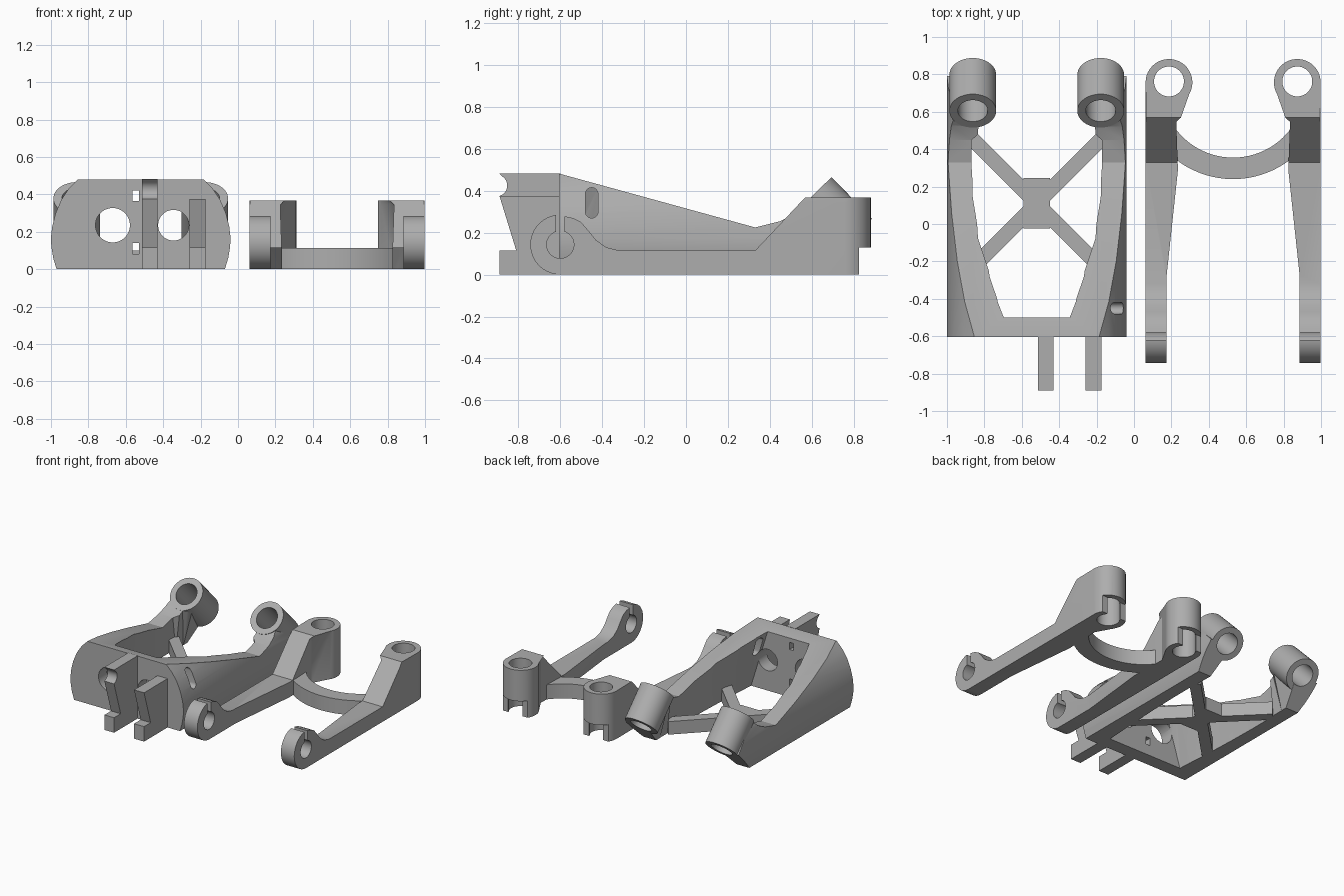
import bpy, bmesh
from math import sin, cos, radians, pi
from mathutils import Vector, Matrix

cube = bpy.data.objects.get("Cube")
if cube:
    bpy.data.objects.remove(cube)

grey = bpy.data.materials.new("plain grey")
grey.use_nodes = True
grey.diffuse_color = (0.42, 0.42, 0.42, 1)
grey.node_tree.nodes["Principled BSDF"].inputs["Base Color"].default_value = grey.diffuse_color


def finish(name, bm):
    bmesh.ops.recalc_face_normals(bm, faces=bm.faces)
    mesh = bpy.data.meshes.new(name)
    bm.to_mesh(mesh)
    bm.free()
    mesh.materials.append(grey)
    ob = bpy.data.objects.new(name, mesh)
    bpy.context.collection.objects.link(ob)
    return ob


def place(axis, a, b, d):
    return {"x": (d, a, b), "y": (a, d, b), "z": (a, b, d)}[axis]


def prism(name, pts, axis, lo, hi, chamfer=0):
    """Extrude a 2D outline along an axis, optionally chamfering the far rim."""
    bm = bmesh.new()
    a, b = ([bm.verts.new(place(axis, p, q, d)) for p, q in pts] for d in (lo, hi))
    bm.faces.new(a)
    top = bm.faces.new(b)
    n = len(pts)
    for i in range(n):
        j = (i + 1) % n
        bm.faces.new((a[i], a[j], b[j], b[i]))
    if chamfer:
        bmesh.ops.bevel(bm, geom=list(top.edges), offset=chamfer, segments=1,
                        affect="EDGES", profile=0.5)
    return finish(name, bm)


def box(name, x0, x1, y0, y1, z0, z1):
    return prism(name, [(x0, y0), (x1, y0), (x1, y1), (x0, y1)], "z", z0, z1)


def arc(cx, cy, r, a0, a1, n=24):
    return [(cx + r * cos(radians(a0 + (a1 - a0) * i / n)),
             cy + r * sin(radians(a0 + (a1 - a0) * i / n))) for i in range(n + 1)]


def circle(cx, cy, r):
    return arc(cx, cy, r, 0, 360, 48)[:-1]


def rod(name, r, p0, p1, chamfer=0):
    """Cylinder between two points, chamfered at the p1 end."""
    p0, p1 = Vector(p0), Vector(p1)
    ob = prism(name, circle(0, 0, r), "z", 0, (p1 - p0).length, chamfer)
    turn = Vector((0, 0, 1)).rotation_difference(p1 - p0).to_matrix().to_4x4()
    ob.data.transform(Matrix.Translation(p0) @ turn)
    return ob


def apply(ob, mod):
    bpy.context.view_layer.objects.active = ob
    bpy.ops.object.modifier_apply(modifier=mod.name)


def combine(ob, kind, *others):
    for other in others:
        mod = ob.modifiers.new("combine", "BOOLEAN")
        mod.operation, mod.solver, mod.object = kind, "EXACT", other
        apply(ob, mod)
        bpy.data.objects.remove(other)
    return ob


def mirrored(ob):
    mod = ob.modifiers.new("mirror", "MIRROR")
    mod.use_mirror_merge = False
    apply(ob, mod)
    return ob


def settle(ob, x):
    ob.location.x = x
    bpy.ops.object.select_all(action="DESELECT")
    ob.select_set(True)
    bpy.context.view_layer.objects.active = ob
    bpy.ops.object.shade_smooth_by_angle(angle=radians(28))


# ---- Fork: arm and ring outline seen from above, about the fork's centre line
RX, RY = -0.343, 0.757
plan = ([(-0.468, -0.76), (-0.355, -0.76), (-0.355, -0.27), (-0.295, 0.29), (-0.305, 0.57)]
        + arc(RX, RY, 0.125, -30, 180))
arm = prism("fork_arms", plan, "z", 0, 0.368, 0.024)
# Side outline: clamp lobe, thin bar, ramp and tall ring
side = ([(0.95, 0), (-0.6, 0)] + arc(-0.6, 0.143, 0.143, 265, 95)
        + [(-0.54, 0.27), (-0.5, 0.25), (-0.47, 0.215), (-0.43, 0.165),
           (-0.38, 0.13), (-0.32, 0.115), (0.33, 0.115), (0.57, 0.37), (0.95, 0.37)])
combine(arm, "INTERSECT", prism("side_cut", side, "x", -0.6, -0.1))
combine(arm, "DIFFERENCE",
        prism("clamp_hole", circle(-0.6, 0.143, 0.065), "x", -0.6, -0.2),
        box("clamp_slot", -0.6, -0.2, -0.62, -0.58, 0.16, 0.4),
        prism("ring_hole", circle(RX, RY + 0.005, 0.08), "z", -0.1, 0.5),
        box("leg_slot", RX - 0.06, RX + 0.06, RY, 1, -0.1, 0.13),
        box("leg_trim", RX - 0.2, RX + 0.2, 0.825, 1, -0.1, 0.13))
mirrored(arm)
settle(arm, 0.53)

# Curved bridge between the fork arms
bridge = prism("fork_bridge", arc(0, 0.74, 0.385, 218, 322) + arc(0, 0.74, 0.5, 322, 218),
               "z", 0, 0.112)
settle(bridge, 0.53)

# ---- Frame: bulged front section swept back, cut to the sloping side outline
half = [(0.45, 0), (0.468, 0.06), (0.478, 0.12), (0.48, 0.17), (0.473, 0.23),
        (0.455, 0.3), (0.425, 0.37), (0.385, 0.43), (0.335, 0.48)]
frame = prism("frame_body", half + [(-x, z) for x, z in reversed(half)], "y", -0.605, 0.9)
slope = [(-0.605, -0.1), (0.517, -0.1), (0.617, 0), (0.79, 0.172), (0.6, 0.36),
         (0.52, 0.29), (0.45, 0.255), (0.33, 0.225), (-0.605, 0.482)]
combine(frame, "INTERSECT", prism("slope_cut", slope, "x", -1, 1))


# Open middle: each row is y, half width at the bottom, half width at the top
rows = [(-0.5, 0.32, 0.165), (-0.4, 0.325, 0.195), (-0.25, 0.335, 0.235),
        (0, 0.345, 0.305), (0.25, 0.35, 0.34), (0.42, 0.35, 0.35),
        (0.48, 0.345, 0.29), (0.57, 0.345, 0.215), (1, 0.345, 0.215)]
bm = bmesh.new()
rings = []
for level, z in ((1, -0.01), (2, 0.49)):
    outline = [(r[level], r[0]) for r in rows]
    outline += [(-x, y) for x, y in reversed(outline)]
    rings.append([bm.verts.new((x, y, z)) for x, y in outline])
low, high = rings
bm.faces.new(low)
bm.faces.new(high)
for i in range(len(low)):
    j = (i + 1) % len(low)
    bm.faces.new((low[i], low[j], high[j], high[i]))
bmesh.ops.triangulate(bm, faces=bm.faces)
combine(frame, "DIFFERENCE", finish("middle_void", bm))

# Tilted sockets at the rear of both side rails
front, back = Vector((-0.342, 0.605, 0.378)), Vector((-0.342, 0.798, 0.18))
step = (back - front).normalized() * 0.2
combine(frame, "UNION", mirrored(rod("sockets", 0.125, back, front, 0.018)))
combine(frame, "DIFFERENCE", mirrored(rod("bores", 0.08, back + step, front - step)))

# Holes and slots through the front plate and one side rail
pill = arc(-0.45, 0.385, 0.03, 0, 180, 12) + arc(-0.45, 0.3, 0.03, 180, 360, 12)
combine(frame, "DIFFERENCE",
        prism("large_hole", circle(-0.15, 0.235, 0.092), "y", -0.8, -0.45),
        prism("small_hole", circle(0.175, 0.235, 0.082), "y", -0.8, -0.45),
        box("lower_slot", -0.045, -0.01, -0.8, -0.45, 0.08, 0.14),
        box("upper_slot", -0.045, -0.01, -0.8, -0.45, 0.365, 0.42),
        prism("rail_slot", pill, "x", 0.12, 0.7))
settle(frame, -0.52)

# Crossed brace with a central hub
brace = box("cross_brace", -0.07, 0.07, -0.025, 0.245, 0, 0.1)
for sign in (-1, 1):
    bar = box("bar", -0.5, 0.5, -0.04, 0.04, 0, 0.1)
    bar.data.transform(Matrix.Translation((0, 0.11, 0)) @ Matrix.Rotation(sign * pi / 4, 4, "Z"))
    combine(brace, "UNION", bar)
settle(brace, -0.52)

# Mounting fins on the front plate; the tall one has a hollowed nose
foot = [(-0.89, 0.375), (-0.81, 0.115), (-0.89, 0.115), (-0.89, 0), (-0.6, 0)]
nose = [(-0.6, 0.482), (-0.89, 0.482)] + arc(-0.905, 0.425, 0.052, 55, -60, 10)
settle(prism("tall_fin", nose + foot, "x", 0.008, 0.09), -0.52)
settle(prism("short_fin", foot + [(-0.6, 0.375)], "x", 0.26, 0.345), -0.52)
